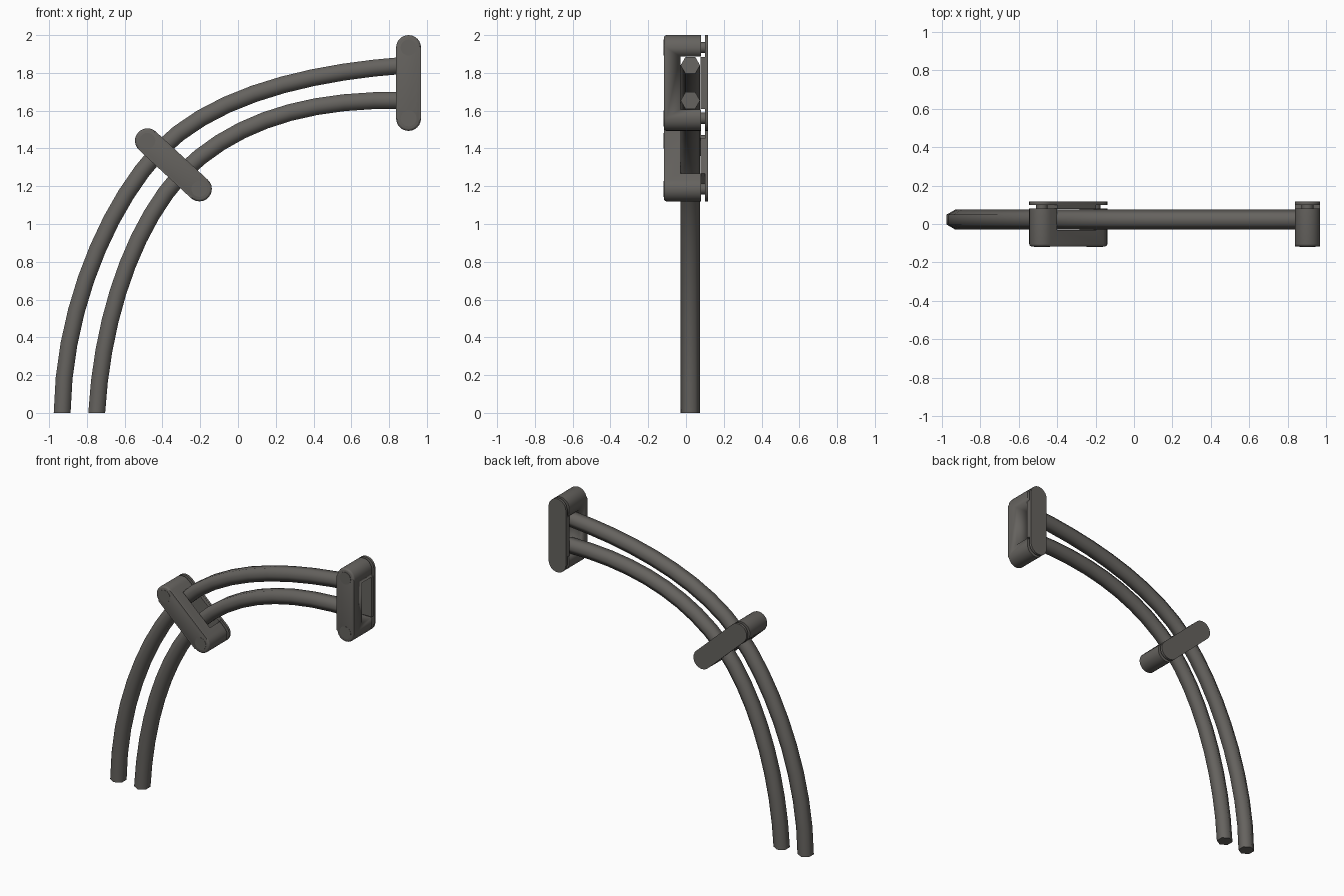
import bpy, bmesh, math
from mathutils import Vector
from mathutils.geometry import interpolate_bezier

if "Cube" in bpy.data.objects:
    bpy.data.objects.remove(bpy.data.objects["Cube"])

metal = bpy.data.materials.new("dark_grey")
metal.diffuse_color = (0.13, 0.123, 0.113, 1)
metal.use_nodes = True
metal.node_tree.nodes["Principled BSDF"].inputs["Base Color"].default_value = metal.diffuse_color

R, HALF = 0.066, 0.1875          # bracket end radius, half distance between ends


def finish(bm, name, smooth=35):
    bmesh.ops.recalc_face_normals(bm, faces=bm.faces[:])
    me = bpy.data.meshes.new(name)
    bm.to_mesh(me)
    bm.free()
    me.materials.append(metal)
    ob = bpy.data.objects.new(name, me)
    bpy.context.collection.objects.link(ob)
    bpy.ops.object.select_all(action='DESELECT')
    ob.select_set(True)
    bpy.context.view_layer.objects.active = ob
    bpy.ops.object.shade_smooth_by_angle(angle=math.radians(smooth))
    return ob


def prism(bm, pts, y0, y1):
    """Extrude an (x, z) outline from y0 to y1; returns the y0 face."""
    a = [bm.verts.new((x, y0, z)) for x, z in pts]
    b = [bm.verts.new((x, y1, z)) for x, z in pts]
    front = bm.faces.new(a)
    bm.faces.new(b[::-1])
    n = len(pts)
    for i in range(n):
        j = (i + 1) % n
        bm.faces.new((a[i], b[i], b[j], a[j]))
    return front


def stadium(r, n=12):
    top = [(r * math.cos(math.pi * i / n), HALF + r * math.sin(math.pi * i / n))
           for i in range(n + 1)]
    return top + [(-x, -z) for x, z in top]


def disc(r, cz, n=24):
    return [(r * math.cos(2 * math.pi * i / n), cz + r * math.sin(2 * math.pi * i / n))
            for i in range(n)]


def box(hx, hz):
    return [(-hx, -hz), (hx, -hz), (hx, hz), (-hx, hz)]


def clamp(name, x, z, tilt):
    # C-shaped body with a softened front rim
    bm = bmesh.new()
    front = prism(bm, stadium(R), -0.117, 0.08)
    bmesh.ops.bevel(bm, geom=front.edges[:], offset=0.013, segments=3,
                    profile=0.5, affect='EDGES')
    body = finish(bm, name + "_body")
    bm = bmesh.new()
    prism(bm, box(0.2, 0.14), -0.03, 0.3)
    cutter = finish(bm, name + "_cutter")
    cutter.hide_render = True
    mod = body.modifiers.new("window", 'BOOLEAN')
    mod.operation, mod.object, mod.solver = 'DIFFERENCE', cutter, 'EXACT'
    bpy.context.view_layer.objects.active = body
    # the cut must come before the smoothing
    bpy.ops.object.modifier_move_to_index(modifier="window", index=0)
    bpy.ops.object.modifier_apply(modifier="window")
    bpy.data.objects.remove(cutter)

    # back plate with the raised block that closes the window
    bm = bmesh.new()
    prism(bm, stadium(R), 0.1, 0.117)
    prism(bm, box(R - 0.001, 0.137), 0.077, 0.101)
    plate = finish(bm, name + "_back_plate")

    # pins joining plate and body, with round heads on the front
    bm = bmesh.new()
    for s in (-1, 1):
        prism(bm, disc(0.03, s * HALF), 0.07, 0.105)
        prism(bm, disc(0.042, s * HALF), -0.119, -0.11)
    pins = finish(bm, name + "_pins")
    for ob in (body, plate, pins):
        ob.location = (x, 0, z)
        ob.rotation_euler = (0, tilt, 0)


def tube(name, segments, r=0.0515, yc=0.023, sides=6, steps=10):
    pts = []
    for seg in segments:
        p = interpolate_bezier(*[Vector((x, 0, z)) for x, z in seg], steps)
        pts += p if not pts else p[1:]
    bm = bmesh.new()
    rings = []
    for i, p in enumerate(pts):
        t = (pts[min(i + 1, len(pts) - 1)] - pts[max(i - 1, 0)]).normalized()
        if i == 0:
            t = Vector((0, 0, 1))        # flat foot on the ground
        nrm = Vector((-t.z, 0, t.x))
        rings.append([bm.verts.new(p + Vector((0, yc + r * math.cos(a), 0)) + nrm * r * math.sin(a))
                      for a in (2 * math.pi * k / sides for k in range(sides))])
    for a, b in zip(rings, rings[1:]):
        for k in range(sides):
            j = (k + 1) % sides
            bm.faces.new((a[k], a[j], b[j], b[k]))
    bm.faces.new(rings[0])
    bm.faces.new(rings[-1][::-1])
    finish(bm, name, 70)


# two curved tubes, each a pair of bezier spans meeting at the middle clamp
tube("outer_tube", [
    [(-0.931, 0), (-0.925, 0.55), (-0.69, 1.095), (-0.42, 1.385)],
    [(-0.42, 1.385), (-0.13, 1.69), (0.40, 1.805), (0.88, 1.84)]])
tube("inner_tube", [
    [(-0.748, 0), (-0.72, 0.5), (-0.56, 0.98), (-0.30, 1.265)],
    [(-0.30, 1.265), (-0.02, 1.55), (0.38, 1.665), (0.88, 1.654)]])

clamp("end_clamp", 0.903, 1.7465, 0)
clamp("middle_clamp", -0.342, 1.313, -math.radians(47.2))
